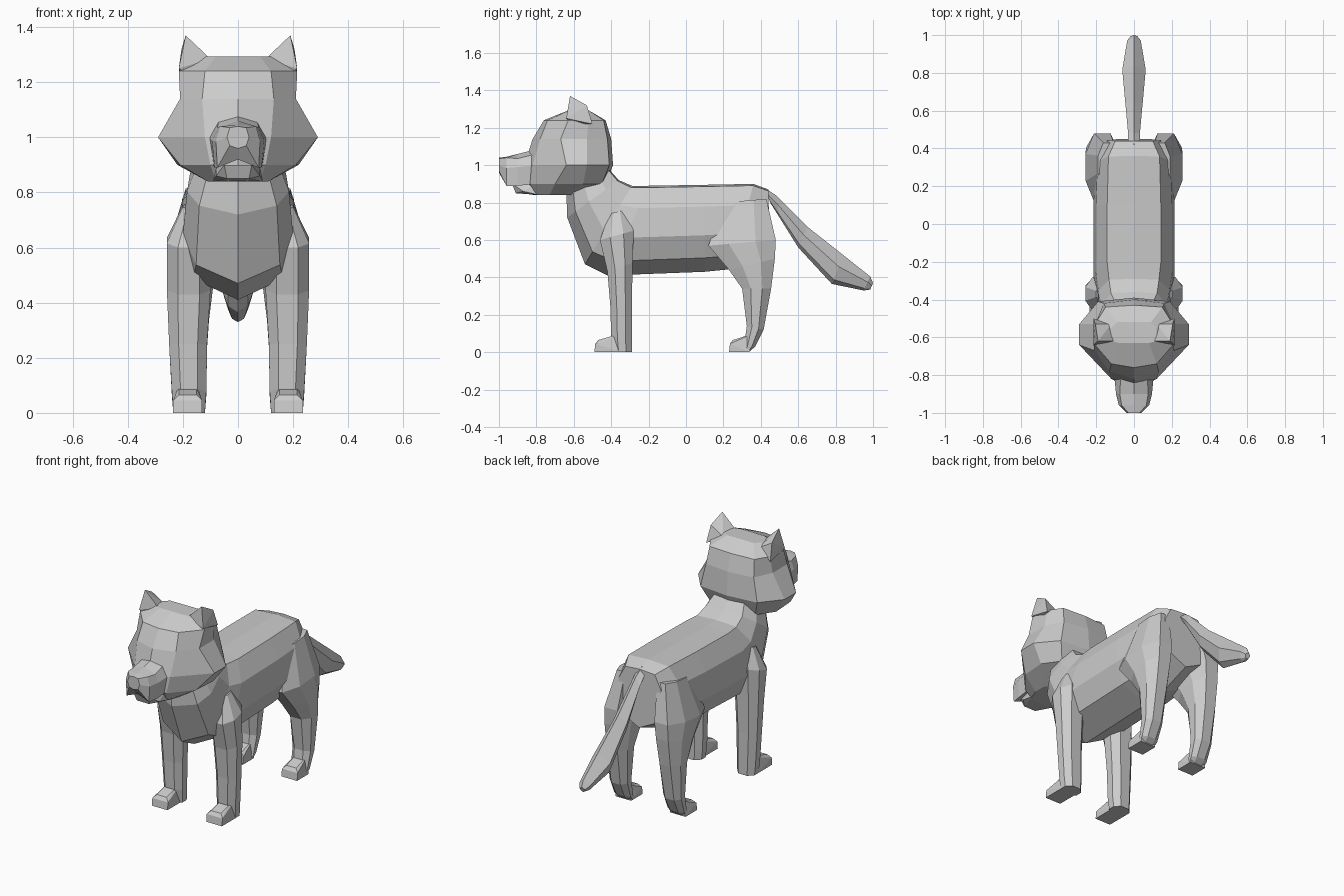
import bpy, bmesh
from mathutils import Vector

fur = bpy.data.materials.new("grey fur")
fur.diffuse_color = (0.6, 0.6, 0.6, 1)


def finish(name, bm, mirror=False):
    bmesh.ops.recalc_face_normals(bm, faces=bm.faces)
    me = bpy.data.meshes.new(name)
    bm.to_mesh(me)
    bm.free()
    me.materials.append(fur)
    ob = bpy.data.objects.new(name, me)
    bpy.context.collection.objects.link(ob)
    if mirror:
        ob.modifiers.new("Mirror", 'MIRROR').use_mirror_merge = False
    return ob


def loft(name, rings, mirror=False):
    """Skin closed rings of equal length and cap both ends."""
    bm = bmesh.new()
    vs = [[bm.verts.new(p) for p in r] for r in rings]
    n = len(vs[0])
    for a, b in zip(vs, vs[1:]):
        for i in range(n):
            j = (i + 1) % n
            bm.faces.new((a[i], a[j], b[j], b[i]))
    bm.faces.new(vs[0])
    bm.faces.new(vs[-1])
    return finish(name, bm, mirror)


def hull(name, pts, mirror=False):
    bm = bmesh.new()
    for p in pts:
        bm.verts.new(p)
    bmesh.ops.convex_hull(bm, input=bm.verts)
    return finish(name, bm, mirror)


def both(pts):
    """Close a half outline (x >= 0, ends on x = 0) by reflection."""
    return pts + [(-x, y, z) for x, y, z in pts[-2:0:-1]]


# Body with neck: tilted rings from top (y, z) to bottom (y, z), half width
SHAPE = [(0, 0), (.02, .66), (.25, .94), (.58, 1), (.84, .76), (1, 0)]


def body_ring(ty, tz, by, bz, w):
    return both([(w * f, ty + (by - ty) * t, tz + (bz - tz) * t) for t, f in SHAPE])


loft("body", [body_ring(*r) for r in [
    (-.43, 1.0, -.64, .86, .14), (-.36, .92, -.635, .72, .185),
    (-.29, .89, -.54, .47, .20), (-.2, .89, -.42, .41, .215),
    (.1, .895, .1, .43, .215), (.36, .9, .25, .445, .205),
    (.44, .87, .45, .52, .15)]])

# Head: level rings, front centre round to back centre
HEAD = [
    (.84, -.82, (.08, -.80), (.11, -.73), (.11, -.66), (.08, -.62), -.62),
    (.90, -.87, (.10, -.83), (.21, -.70), (.22, -.55), (.15, -.45), -.43),
    (1.0, -.865, (.12, -.82), (.29, -.64), (.29, -.53), (.19, -.41), -.39),
    (1.14, -.82, (.13, -.78), (.21, -.67), (.21, -.53), (.16, -.42), -.40),
    (1.24, -.76, (.12, -.74), (.215, -.63), (.20, -.52), (.15, -.44), -.43),
    (1.293, -.63, (.08, -.63), (.12, -.62), (.12, -.55), (.09, -.52), -.52)]
loft("head", [both([(0, f, z)] + [(x, y, z) for x, y in mid] + [(0, b, z)])
              for z, f, *mid, b in HEAD])

# Ears
hull("ears", [(.19, -.62, 1.37), (.205, -.53, 1.32), (.10, -.62, 1.285),
              (.215, -.64, 1.25), (.215, -.5, 1.22), (.12, -.53, 1.27),
              (.17, -.62, 1.22)], True)

# Muzzle and lower jaw
MUZZLE = [(-.80, (0, 1.085), (.07, 1.06), (.105, 1.0), (.09, .90), (0, .92)),
          (-.90, (0, 1.06), (.075, 1.035), (.095, .99), (.085, .89), (0, .92)),
          (-.96, (0, 1.045), (.065, 1.04), (.08, .985), (.075, .89), (0, .92)),
          (-1.0, (0, 1.04), (.03, 1.035), (.04, 1.0), (.03, .97), (0, .96))]
loft("muzzle", [both([(x, y, z) for x, z in half]) for y, *half in MUZZLE])
hull("lower_jaw", [(s * x, y, z) for s in (1, -1) for x, y, z in
                   [(.08, -.8, .9), (.09, -.78, .84), (.05, -.93, .9),
                    (.04, -.91, .85), (.08, -.87, .86)]])


# Legs: chamfered rings, front (y, z), back (y, z), inner x, outer x
def leg_ring(fy, fz, by, bz, xi, xo):
    c = [(.25, 0), (.75, 0), (1, .3), (1, .7), (.75, 1), (.25, 1), (0, .7), (0, .3)]
    return [(xi + (xo - xi) * u, fy + (by - fy) * v, fz + (bz - fz) * v) for u, v in c]


loft("front_legs", [leg_ring(*r) for r in [
    (-.41, .74, -.33, .76, .12, .20), (-.46, .60, -.28, .65, .10, .258),
    (-.42, .43, -.285, .48, .10, .258), (-.405, .25, -.29, .25, .112, .25),
    (-.40, .09, -.29, .05, .115, .24), (-.39, 0, -.29, 0, .12, .235)]], True)
loft("hind_legs", [leg_ring(*r) for r in [
    (.20, .80, .43, .82, .08, .19), (.12, .57, .48, .60, .08, .256),
    (.23, .44, .475, .50, .09, .255), (.30, .34, .455, .34, .105, .25),
    (.325, .14, .415, .12, .12, .24), (.31, .03, .37, .03, .125, .235),
    (.30, 0, .335, 0, .13, .23)]], True)


# Paws
for name, y0, y1 in (("front_paws", -.49, -.32), ("hind_paws", .23, .36)):
    hull(name, [(x, y, z) for x in (.13, .235) for y, z in
                [(y0, 0), (y0 + .005, .045), (y1 - .02, 0)]] +
         [(x, y, z) for x in (.15, .215) for y, z in
          [(y0 + .02, .065), (y0 + .09, .085), (y1, .1)]], True)

# Tail: upper (y, z), lower (y, z), half width
loft("tail", [both([(0, ty, tz), (w, ty * .6 + by * .4, tz * .6 + bz * .4),
                    (w * .6, ty * .15 + by * .85, tz * .15 + bz * .85), (0, by, bz)])
              for ty, tz, by, bz, w in [
    (.42, .88, .45, .80, .03), (.48, .84, .50, .72, .032),
    (.65, .67, .60, .56, .045), (.84, .52, .78, .365, .062),
    (.985, .405, .95, .33, .036), (1.0, .37, .985, .335, .018)]])
